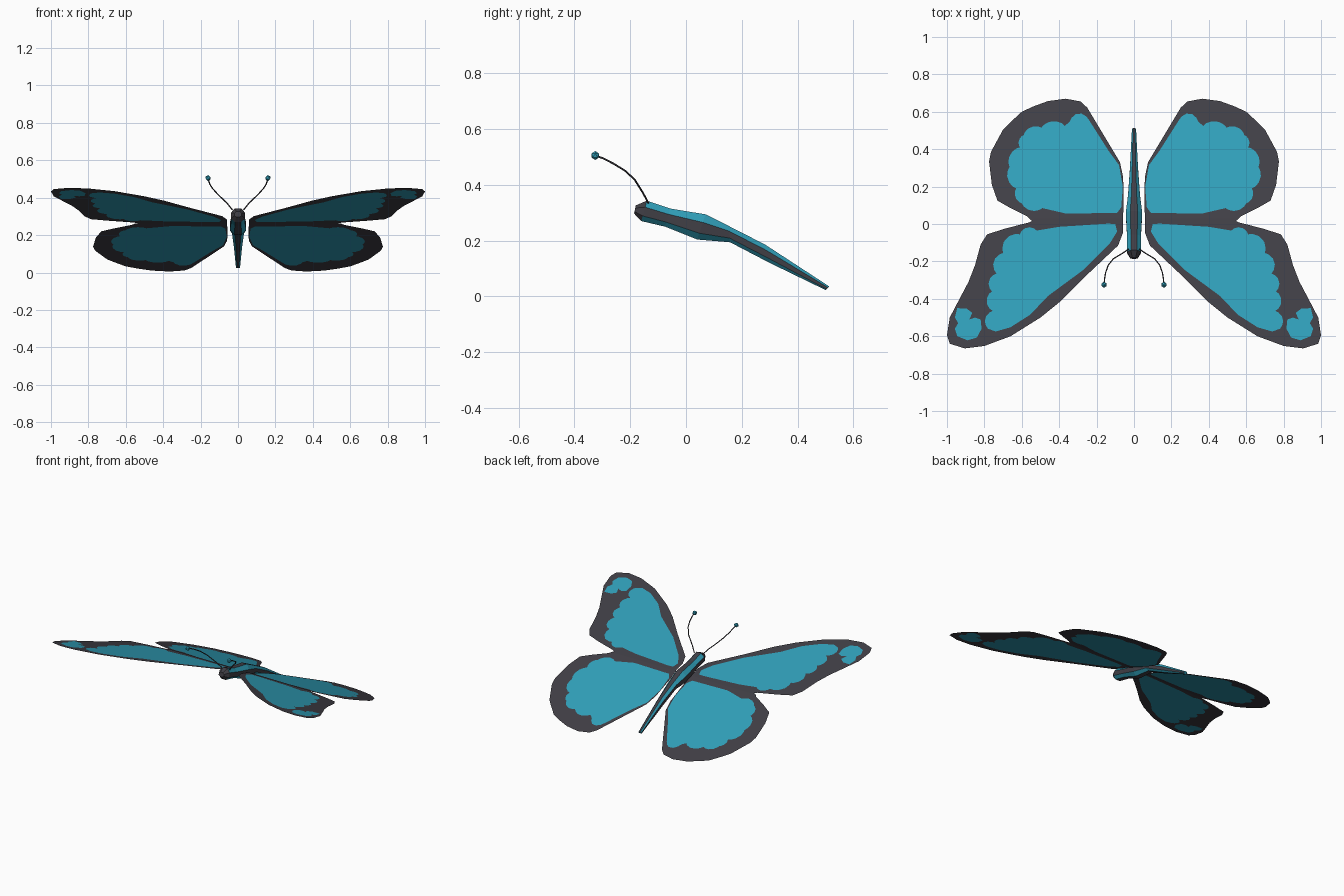
import bpy, bmesh, math
from mathutils import Vector
from mathutils.geometry import delaunay_2d_cdt

if "Cube" in bpy.data.objects:
    bpy.data.objects.remove(bpy.data.objects["Cube"])


def material(name, color):
    m = bpy.data.materials.new(name)
    m.diffuse_color = (*color, 1)
    m.use_nodes = True
    m.node_tree.nodes["Principled BSDF"].inputs["Base Color"].default_value = m.diffuse_color
    return m


DARK = material("charcoal", (0.052, 0.049, 0.060))
BLUE = material("teal_blue", (0.030, 0.350, 0.490))


def make_object(name, bm, mirror=False):
    mesh = bpy.data.meshes.new(name)
    bm.to_mesh(mesh)
    bm.free()
    mesh.materials.append(DARK)
    mesh.materials.append(BLUE)
    ob = bpy.data.objects.new(name, mesh)
    bpy.context.collection.objects.link(ob)
    if mirror:
        ob.modifiers.new("mirror", 'MIRROR').use_mirror_merge = False
    return ob


def scallop(notches, bulge):
    """Join notch points with rounded lobes, bulging left of travel if positive."""
    pts = []
    for a, b in zip(notches, notches[1:]):
        a, b = Vector(a), Vector(b)
        d = b - a
        side = Vector((-d.y, d.x)) * bulge
        pts.append(tuple(a))
        for t in (0.12, 0.35, 0.65, 0.88):
            pts.append(tuple(a + d * t + side * math.sin(math.pi * t) ** 0.7))
    return pts + [notches[-1]]


def make_wing(name, loops, slope):
    """Flat sheet: first loop is the outline, the others are blue cells cut in it."""
    verts, faces = [], []
    for loop in loops:
        area = sum(p[0] * q[1] - q[0] * p[1] for p, q in zip(loop, loop[1:] + loop[:1]))
        pts = loop if area > 0 else loop[::-1]
        faces.append(list(range(len(verts), len(verts) + len(pts))))
        verts += [Vector(p) for p in pts]
    vs, _, fs, _, _, owners = delaunay_2d_cdt(verts, [], faces, 1, 1e-5)
    bm = bmesh.new()
    bvs = [bm.verts.new((v.x, v.y, 0.27 - slope * v.y)) for v in vs]
    for f, owner in zip(fs, owners):
        face = bm.faces.new([bvs[i] for i in f])
        face.material_index = 1 if any(o > 0 for o in owner) else 0
        face.normal_update()
        if face.normal.z < 0:
            face.normal_flip()
    return make_object(name, bm, mirror=True)


# Hind wings
hind_outline = [(.06, .02), (.055, .10), (.058, .25), (.075, .33), (.25, .622), (.285, .655),
                (.365, .67), (.46, .657), (.54, .628), (.60, .60), (.66, .545), (.70, .505),
                (.765, .385), (.775, .335), (.76, .21), (.73, .125), (.66, .085), (.57, .04),
                (.55, .02)]
hind_cell = [(.36, .055), (.09, .06), (.068, .09), (.06, .20), (.08, .315), (.135, .39),
             (.205, .50)]
hind_cell += scallop([(.24, .555), (.345, .545)], 0.4)
hind_cell += scallop([(.37, .525), (.495, .515), (.59, .475), (.61, .41), (.665, .305),
                      (.63, .19), (.60, .11), (.49, .085)], 0.24)
make_wing("hind_wings", [hind_outline, hind_cell], 0.395)

# Fore wings
fore_outline = [(.06, .03), (.06, -.05), (.085, -.115), (.26, -.28), (.395, -.415), (.50, -.50),
                (.66, -.60), (.80, -.652), (.905, -.665), (.985, -.64), (1.0, -.595),
                (.985, -.50), (.93, -.395), (.885, -.31), (.85, -.22), (.82, -.11),
                (.785, -.055), (.69, -.025), (.555, .01), (.53, .03)]
fore_cell = [(.14, .002), (.10, .0), (.09, -.04), (.13, -.105), (.27, -.245), (.46, -.385),
             (.555, -.485), (.66, -.552), (.74, -.575)]
fore_cell += scallop([(.78, -.56), (.755, -.465), (.76, -.36), (.735, -.265), (.70, -.155),
                      (.61, -.055), (.52, -.035)], -0.3)
fore_cell += [(.40, -.015)]
tip_spot = [(.88, -.51), (.865, -.475), (.895, -.452), (.945, -.45), (.958, -.50), (.94, -.53),
            (.958, -.56), (.945, -.60), (.89, -.622), (.84, -.607), (.815, -.56), (.82, -.51),
            (.85, -.50)]
make_wing("fore_wings", [fore_outline, fore_cell, tip_spot], 0.275)

# Body: eight-sided tube; each station is top y, top z, bottom y, bottom z, half width
stations = [(-.18, .326, -.186, .297, .020), (-.14, .343, -.16, .270, .038),
            (-.057, .315, -.075, .250, .037), (.07, .294, .04, .204, .044),
            (.15, .254, .158, .194, .032), (.283, .186, .300, .120, .022),
            (.513, .036, .500, .023, .011)]
section = [(.45, 1), (1, .68), (1, .25), (.45, 0), (-.45, 0), (-1, .25), (-1, .68), (-.45, 1)]
bm = bmesh.new()
rings = []
for ty, tz, by, bz, w in stations:
    rings.append([bm.verts.new((u * w, by + (ty - by) * h, bz + (tz - bz) * h))
                  for u, h in section])
for i, (r0, r1) in enumerate(zip(rings, rings[1:])):
    for k in range(8):
        n = (k + 1) % 8
        f = bm.faces.new((r0[k], r0[n], r1[n], r1[k]))
        # diagonal facets are blue stripes behind the dark head
        f.material_index = 1 if k % 2 == 0 and i > 0 else 0
bm.faces.new(rings[0])
bm.faces.new(rings[-1]).material_index = 1
bmesh.ops.recalc_face_normals(bm, faces=bm.faces)
make_object("body", bm)

# Antenna stalks: thin tubes swept along a bent path
path = [(.030, -.135, .335), (.060, -.155, .372), (.110, -.185, .420), (.138, -.220, .452),
        (.152, -.260, .476), (.158, -.295, .494), (.160, -.325, .505)]
bm = bmesh.new()
rings = []
for i, p in enumerate(path):
    tangent = Vector(path[min(i + 1, 6)]) - Vector(path[max(i - 1, 0)])
    side = tangent.cross(Vector((0, 0, 1))).normalized()
    up = side.cross(tangent).normalized()
    rings.append([bm.verts.new(Vector(p) + 0.0035 * (side * math.cos(a) + up * math.sin(a)))
                  for a in (k * math.tau / 5 for k in range(5))])
for r0, r1 in zip(rings, rings[1:]):
    for k in range(5):
        bm.faces.new((r0[k], r0[(k + 1) % 5], r1[(k + 1) % 5], r1[k]))
bmesh.ops.recalc_face_normals(bm, faces=bm.faces)
make_object("antenna_stalks", bm, mirror=True)

# Antenna knobs
bm = bmesh.new()
bmesh.ops.create_icosphere(bm, subdivisions=1, radius=0.016)
bmesh.ops.translate(bm, verts=bm.verts, vec=path[-1])
for f in bm.faces:
    f.material_index = 1
make_object("antenna_knobs", bm, mirror=True)
